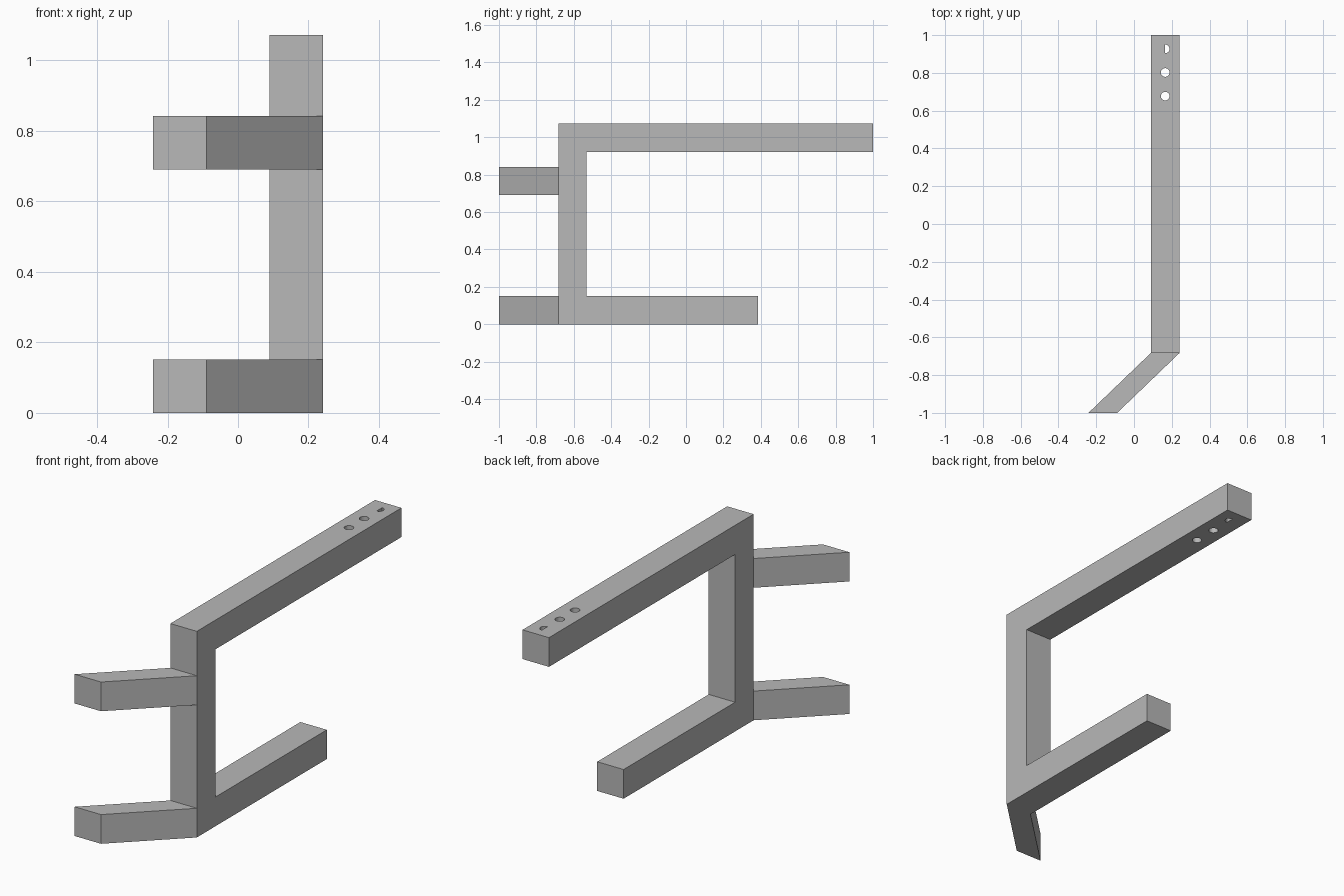
import bpy
import bmesh
from math import pi, sin, cos
from mathutils import Vector

cube = bpy.data.objects.get("Cube")
if cube:
    bpy.data.objects.remove(cube, do_unlink=True)

grey = bpy.data.materials.new("plain grey")
grey.use_nodes = True
colour = (0.48, 0.48, 0.48, 1)
grey.diffuse_color = colour
grey.node_tree.nodes["Principled BSDF"].inputs["Base Color"].default_value = colour


def prism(name, outline, depth):
    """Extrude a closed 3D outline along the depth vector."""
    bm = bmesh.new()
    face = bm.faces.new([bm.verts.new(p) for p in outline])
    top = bmesh.ops.extrude_face_region(bm, geom=[face])["geom"]
    moved = [v for v in top if isinstance(v, bmesh.types.BMVert)]
    bmesh.ops.translate(bm, verts=moved, vec=Vector(depth))
    bmesh.ops.recalc_face_normals(bm, faces=bm.faces)
    mesh = bpy.data.meshes.new(name)
    bm.to_mesh(mesh)
    bm.free()
    mesh.materials.append(grey)
    obj = bpy.data.objects.new(name, mesh)
    bpy.context.collection.objects.link(obj)
    return obj


BAR = 0.152            # thickness of the square bar
LEFT, RIGHT = 0.241, 0.241 - BAR
FRONT, HEIGHT = -0.683, 1.073
INNER = FRONT + BAR

# C-shaped bracket: lower arm, post and longer upper arm in one profile
profile = [(FRONT, 0), (0.386, 0), (0.386, BAR), (INNER, BAR),
           (INNER, HEIGHT - BAR), (1, HEIGHT - BAR), (1, HEIGHT), (FRONT, HEIGHT)]
bracket = prism("bracket", [(RIGHT, y, z) for y, z in profile], (BAR, 0, 0))

# Slanted prongs reaching forward from the post
for name, z in (("lower_prong", 0), ("upper_prong", 0.69)):
    plan = [(RIGHT, FRONT), (LEFT, FRONT), (-LEFT + BAR, -1), (-LEFT, -1)]
    prism(name, [(x, y, z) for x, y in plan], (0, 0, BAR))

# Two round holes and one half-round hole through the upper arm
SIDES, RADIUS = 24, 0.023
for y, sweep in ((0.677, 2 * pi), (0.802, 2 * pi), (0.927, pi)):
    count = SIDES if sweep > pi else SIDES // 2 + 1
    angles = [-pi / 2 + 2 * pi * i / SIDES for i in range(count)]
    ring = [(0.165 + RADIUS * cos(a), y + RADIUS * sin(a), HEIGHT - 2 * BAR)
            for a in angles]
    cutter = prism("hole_cutter", ring, (0, 0, 3 * BAR))
    cutter.hide_render = True
    mod = bracket.modifiers.new("hole", "BOOLEAN")
    mod.operation = "DIFFERENCE"
    mod.solver = "EXACT"
    mod.object = cutter
    bpy.context.view_layer.objects.active = bracket
    bpy.ops.object.modifier_apply(modifier=mod.name)
    bpy.data.objects.remove(cutter, do_unlink=True)
